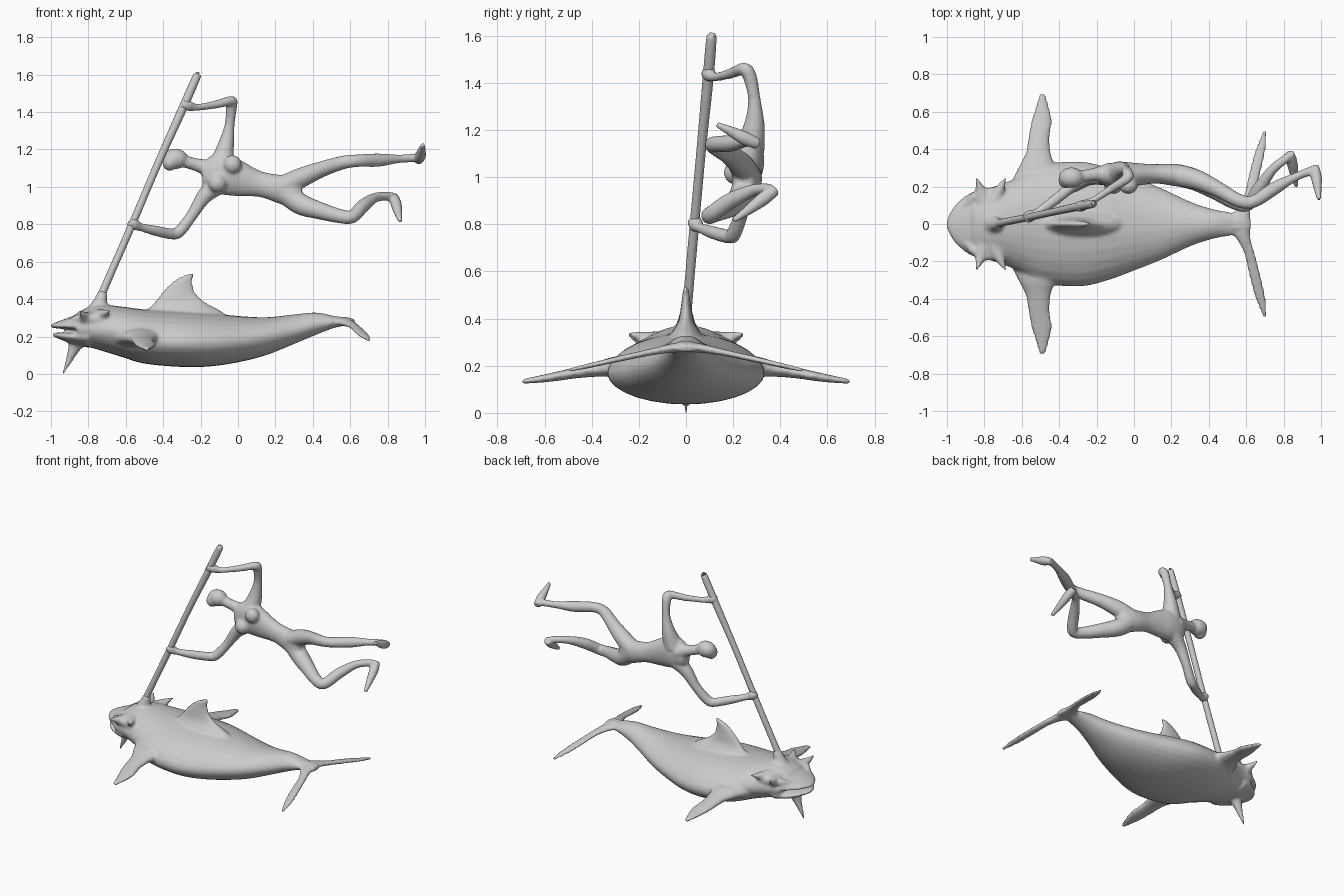
import bpy, bmesh
from math import sin, cos, pi
from mathutils import Vector


def loft(bm, rings):
    """Skin a list of point rings and cap both ends."""
    vs = [[bm.verts.new(p) for p in r] for r in rings]
    n = len(vs[0])
    for a, b in zip(vs, vs[1:]):
        for i in range(n):
            j = (i + 1) % n
            bm.faces.new((a[i], a[j], b[j], b[i]))
    bm.faces.new(vs[0][::-1])
    bm.faces.new(vs[-1])


def smooth_rows(rows, steps=5):
    """Catmull-Rom interpolation of rows of numbers."""
    rows = [Vector(r) for r in rows]
    out = []
    for i in range(len(rows) - 1):
        p0, p1, p2, p3 = rows[max(i - 1, 0)], rows[i], rows[i + 1], rows[min(i + 2, len(rows) - 1)]
        for k in range(steps):
            t = k / steps
            out.append(0.5 * (2 * p1 + (p2 - p0) * t + (2 * p0 - 5 * p1 + 4 * p2 - p3) * t * t
                              + (3 * p1 - p0 - 3 * p2 + p3) * t ** 3))
    return out + [rows[-1]]


def hull(bm, rows, n=28, peak=1.0):
    """Rows: x, top z, bottom z, half width, z of widest point, centre y."""
    rings = []
    for x, zt, zb, w, zw, yc in smooth_rows(rows):
        ring = []
        for i in range(n):
            a = 2 * pi * i / n
            s = sin(a)
            z = zw + (zt - zw) * s ** peak if s > 0 else zw + (zw - zb) * s
            ring.append((x, yc + w * cos(a), z))
        rings.append(ring)
    loft(bm, rings)


def tube(bm, pts, n=14, steps=4):
    """Rows: x, y, z, radius."""
    rows = smooth_rows(pts, steps)
    cs = [Vector(r[:3]) for r in rows]
    u, rings = None, []
    for i, c in enumerate(cs):
        t = (cs[min(i + 1, len(cs) - 1)] - cs[max(i - 1, 0)]).normalized()
        u = t.orthogonal() if u is None else u - t * u.dot(t)
        u.normalize()
        v, r = t.cross(u), max(rows[i][3], 0.002)
        rings.append([c + r * (u * cos(2 * pi * k / n) + v * sin(2 * pi * k / n)) for k in range(n)])
    loft(bm, rings)


def fin(bm, rows, place, n=16):
    """Rows: span, leading x, trailing x, offset, half thickness."""
    loft(bm, [[place((x0 + x1) / 2 + (x1 - x0) / 2 * cos(2 * pi * k / n), s, o + t * sin(2 * pi * k / n))
               for k in range(n)] for s, x0, x1, o, t in smooth_rows(rows, 4)])


def ball(bm, c, r):
    res = bmesh.ops.create_uvsphere(bm, u_segments=16, v_segments=10, radius=1)
    for v in res["verts"]:
        v.co = Vector(c) + Vector(v.co[i] * r[i] for i in range(3))


def finish(bm, name, voxel=None, passes=4):
    bmesh.ops.recalc_face_normals(bm, faces=bm.faces)
    for f in bm.faces:
        f.smooth = True
    me = bpy.data.meshes.new(name)
    bm.to_mesh(me)
    bm.free()
    ob = bpy.data.objects.new(name, me)
    bpy.context.collection.objects.link(ob)
    if voxel:
        m = ob.modifiers.new("blend", 'REMESH')
        m.mode, m.voxel_size, m.use_smooth_shade = 'VOXEL', voxel, True
        s = ob.modifiers.new("soften", 'SMOOTH')
        s.factor, s.iterations = 0.5, passes


# --- sea creature: trunk, jaws, fins, horns ---
bm = bmesh.new()
hull(bm, [(-.86, .33, .16, .175, .24, 0), (-.75, .37, .13, .20, .24, 0), (-.62, .36, .09, .25, .22, 0),
          (-.5, .345, .055, .315, .18, 0), (-.3, .335, .037, .335, .17, 0), (-.15, .325, .04, .305, .17, 0),
          (0, .31, .062, .25, .18, 0), (.15, .303, .10, .19, .20, 0), (.3, .318, .16, .12, .23, 0),
          (.42, .328, .21, .08, .265, 0), (.53, .305, .25, .06, .28, 0), (.62, .275, .26, .04, .267, 0)], peak=1.15)
# upper and lower jaw
hull(bm, [(-.8, .35, .2, .19, .24, 0), (-.88, .312, .236, .165, .25, 0), (-.95, .285, .243, .11, .252, 0),
          (-.985, .272, .246, .06, .256, 0), (-1.003, .264, .25, .02, .257, 0)])
hull(bm, [(-.8, .25, .14, .18, .2, 0), (-.88, .226, .16, .155, .2, 0), (-.94, .222, .18, .11, .205, 0),
          (-.975, .22, .195, .06, .21, 0), (-.995, .217, .205, .02, .212, 0)])
# dorsal fin
fin(bm, [(.27, -.56, -.02, 0, .10), (.33, -.50, -.08, 0, .07), (.38, -.45, -.17, 0, .036), (.43, -.41, -.225, 0, .025),
         (.48, -.365, -.242, 0, .018), (.515, -.315, -.24, 0, .014), (.54, -.25, -.235, 0, .010)],
    lambda x, s, o: (x, o, s))
for sd in (1, -1):
    side = lambda x, s, o: (x, s * sd, o)
    # pectoral fin
    fin(bm, [(.2, -.67, -.33, .19, .06), (.3, -.62, -.41, .195, .045), (.38, -.58, -.445, .185, .032),
             (.47, -.565, -.45, .17, .024), (.55, -.55, -.438, .155, .02), (.63, -.525, -.455, .142, .015),
             (.695, -.505, -.475, .134, .010)], side)
    # tail fluke
    fin(bm, [(-.02, .44, .63, .283, .025), (.06, .53, .622, .275, .02), (.15, .585, .645, .258, .015),
             (.28, .615, .68, .23, .013), (.39, .645, .705, .205, .011), (.5, .69, .71, .18, .009)], side)
    # head horns and brow
    tube(bm, [(-.80, .12 * sd, .28, .06), (-.82, .18 * sd, .305, .03), (-.845, .25 * sd, .335, .006)])
    tube(bm, [(-.76, .09 * sd, .29, .06), (-.725, .17 * sd, .315, .032), (-.685, .25 * sd, .34, .006)])
    tube(bm, [(-.90, .10 * sd, .28, .015), (-.83, .155 * sd, .295, .03), (-.7, .17 * sd, .29, .03)])
# chin spike and crown where the pole is planted
tube(bm, [(-.85, 0, .19, .05), (-.875, 0, .14, .034), (-.905, 0, .07, .018), (-.938, 0, -.002, .007)])
tube(bm, [(-.75, 0, .31, .09), (-.74, 0, .37, .045), (-.72, .002, .44, .025)])
finish(bm, "sea_creature", .0105)

# --- pole ---
bm = bmesh.new()
tube(bm, [(-.75, -.005, .36, .03), (-.727, .003, .43, .021), (-.57, .035, .79, .02), (-.43, .065, 1.12, .02),
          (-.30, .093, 1.41, .023), (-.225, .107, 1.58, .022), (-.217, .109, 1.6, .016)], n=16)
finish(bm, "pole")

# --- rider: torso, head, limbs ---
bm = bmesh.new()
hull(bm, [(-.19, 1.12, 1.0, .04, 1.06, .26), (-.14, 1.17, .97, .06, 1.07, .262), (-.06, 1.18, .955, .07, 1.07, .262),
          (.02, 1.14, .95, .06, 1.05, .265), (.12, 1.085, .945, .052, 1.01, .268), (.22, 1.065, .91, .06, .99, .262),
          (.30, 1.06, .885, .055, .97, .25), (.34, 1.04, .90, .035, .97, .245)])
ball(bm, (-.03, .205, 1.12), (.05, .045, .05))
ball(bm, (-.11, .205, 1.02), (.05, .045, .05))
tube(bm, [(-.13, .27, 1.09, .06), (-.21, .265, 1.115, .036), (-.3, .25, 1.14, .034)])
ball(bm, (-.335, .248, 1.15), (.068, .056, .055))
ball(bm, (-.365, .235, 1.13), (.04, .045, .045))
# raised arm
tube(bm, [(-.09, .27, 1.12, .065), (-.065, .29, 1.22, .045), (-.045, .29, 1.33, .027), (-.035, .27, 1.43, .03),
          (-.035, .245, 1.46, .027), (-.12, .19, 1.44, .022), (-.22, .125, 1.425, .019), (-.27, .10, 1.435, .03),
          (-.305, .09, 1.445, .028)])
# lowered arm
tube(bm, [(-.1, .26, 1.02, .06), (-.18, .25, .95, .042), (-.245, .235, .85, .031), (-.31, .205, .765, .032),
          (-.35, .185, .748, .03), (-.44, .115, .765, .028), (-.52, .06, .785, .022), (-.555, .042, .80, .033),
          (-.575, .035, .82, .028)])
# upper leg and foot
tube(bm, [(.24, .26, 1.0, .06), (.34, .235, 1.05, .054), (.45, .185, 1.095, .043), (.56, .125, 1.13, .037),
          (.64, .12, 1.14, .034), (.75, .19, 1.143, .036), (.86, .25, 1.15, .023), (.95, .285, 1.155, .024)])
tube(bm, [(.965, .31, 1.14, .024), (.975, .25, 1.165, .03), (.982, .19, 1.195, .022), (.99, .13, 1.225, .012)])
# lower leg and foot
tube(bm, [(.24, .26, .98, .06), (.33, .235, .91, .058), (.43, .18, .875, .048), (.54, .115, .845, .039),
          (.61, .105, .84, .036), (.67, .19, .90, .036), (.74, .29, .945, .026), (.82, .355, .95, .024)])
tube(bm, [(.83, .38, .95, .026), (.845, .33, .91, .03), (.855, .27, .865, .023), (.868, .20, .815, .012)])
finish(bm, "rider", .0085, 5)
